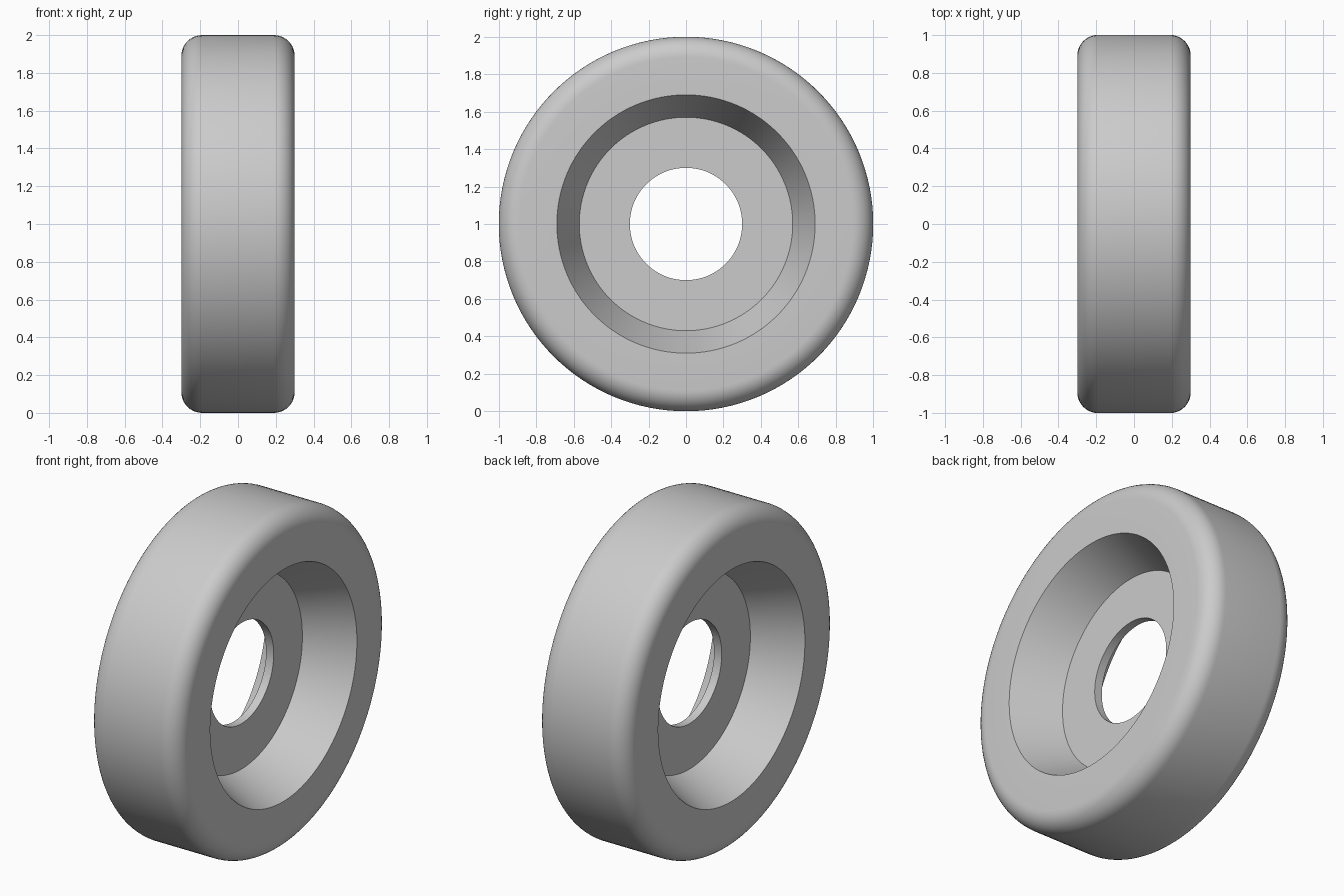
import bpy, bmesh
from math import pi, sin, cos
from mathutils import Matrix

cube = bpy.data.objects.get("Cube")
if cube:
    bpy.data.objects.remove(cube, do_unlink=True)

RADIUS, HALF_WIDTH, ROUND = 1.0, 0.3, 0.11
RIM_INNER, FLOOR_OUTER, HOLE = 0.69, 0.57, 0.3
WEB_HALF = 0.025          # half thickness of the centre web
SEGMENTS, ROUND_STEPS = 128, 10

# Plain grey material
grey = bpy.data.materials.new("plain grey")
grey.use_nodes = True
colour = (0.6, 0.6, 0.6, 1)
grey.diffuse_color = colour
grey.node_tree.nodes["Principled BSDF"].inputs["Base Color"].default_value = colour

# Half cross-section (x, radius): hole, web, sloped recess, side face, rounded shoulder
half = [(WEB_HALF, HOLE), (WEB_HALF, FLOOR_OUTER), (HALF_WIDTH, RIM_INNER)]
for i in range(ROUND_STEPS + 1):
    a = pi / 2 * i / ROUND_STEPS
    half.append((HALF_WIDTH - ROUND + ROUND * cos(a), RADIUS - ROUND + ROUND * sin(a)))
profile = half + [(-x, r) for x, r in reversed(half)]

# Revolve the closed section around the x axle
bm = bmesh.new()
rings = []
for s in range(SEGMENTS):
    turn = Matrix.Rotation(2 * pi * s / SEGMENTS, 3, 'X')
    ring = [bm.verts.new(turn @ Matrix.Translation((x, 0, r)).translation) for x, r in profile]
    rings.append(ring)
n = len(profile)
for s, ring in enumerate(rings):
    following = rings[(s + 1) % SEGMENTS]
    for i in range(n):
        j = (i + 1) % n
        bm.faces.new((ring[i], ring[j], following[j], following[i]))
bmesh.ops.recalc_face_normals(bm, faces=bm.faces)

mesh = bpy.data.meshes.new("wheel")
bm.to_mesh(mesh)
bm.free()
mesh.materials.append(grey)
wheel = bpy.data.objects.new("wheel", mesh)
wheel.location.z = RADIUS
bpy.context.collection.objects.link(wheel)

# Smooth rounded surfaces, crisp recess and hole edges
bpy.ops.object.select_all(action='DESELECT')
wheel.select_set(True)
bpy.context.view_layer.objects.active = wheel
bpy.ops.object.shade_smooth_by_angle(angle=pi / 6)
